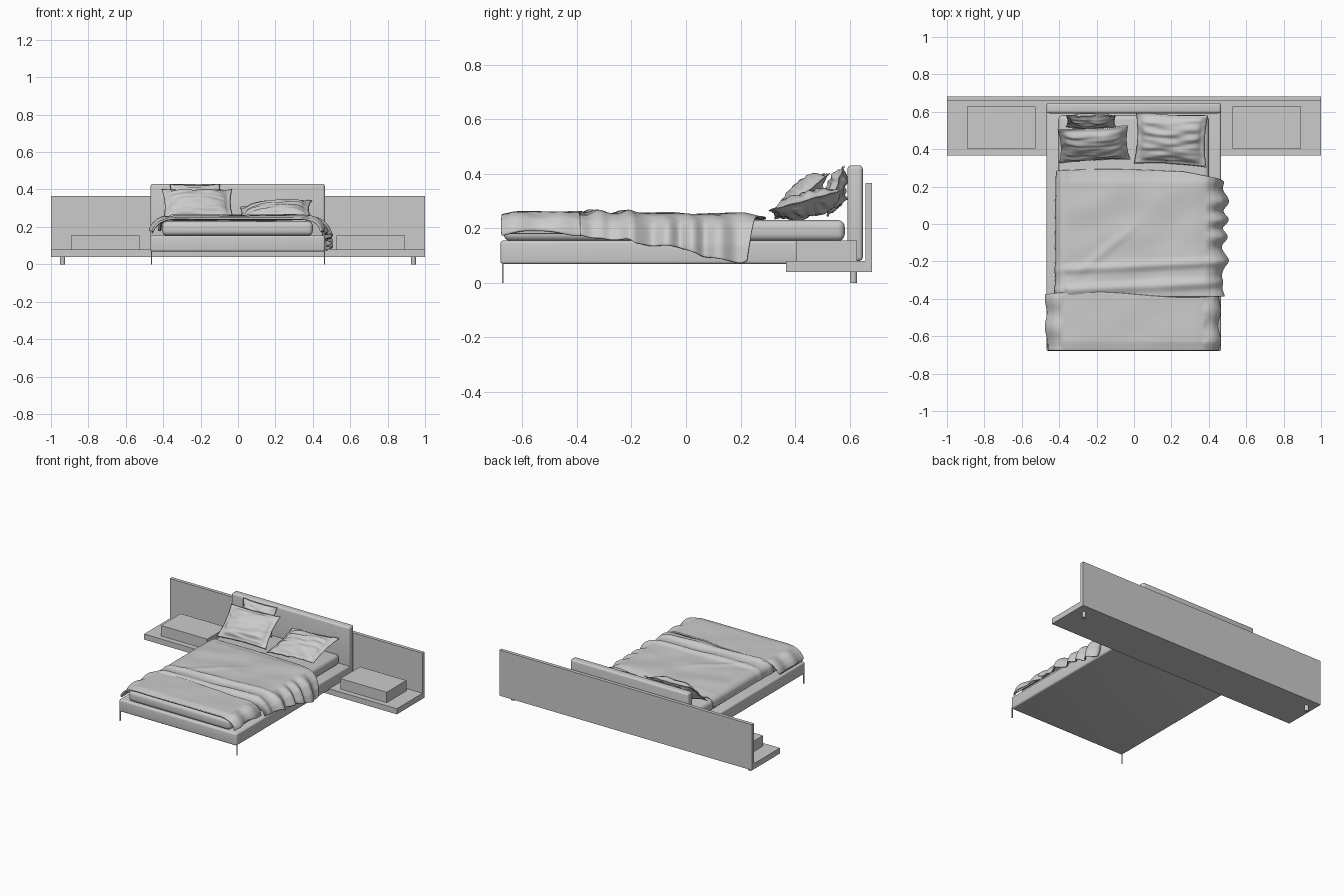
import bpy, bmesh, math
from mathutils import Vector, Matrix, noise

if "Cube" in bpy.data.objects:
    bpy.data.objects.remove(bpy.data.objects["Cube"])


def finish(name, bm, smooth=True):
    bmesh.ops.recalc_face_normals(bm, faces=bm.faces)
    me = bpy.data.meshes.new(name)
    bm.to_mesh(me)
    bm.free()
    for p in me.polygons:
        p.use_smooth = smooth
    ob = bpy.data.objects.new(name, me)
    bpy.context.collection.objects.link(ob)
    return ob


def box(name, lo, hi, bevel=0.0, segments=4):
    bm = bmesh.new()
    bmesh.ops.create_cube(bm, size=1)
    for v in bm.verts:
        v.co = Vector([(a + b) / 2 + c * (b - a) for a, b, c in zip(lo, hi, v.co)])
    if bevel:
        bmesh.ops.bevel(bm, geom=bm.edges[:], offset=bevel, segments=segments,
                        profile=0.5, affect='EDGES')
    return finish(name, bm, bevel > 0)


def cylinder(name, x, y, z0, z1, r, sides=20):
    bm = bmesh.new()
    bmesh.ops.create_cone(bm, cap_ends=True, segments=sides, radius1=r, radius2=r,
                          depth=z1 - z0, matrix=Matrix.Translation((x, y, (z0 + z1) / 2)))
    return finish(name, bm, False)


def lerp_table(table, x):
    for (a, fa), (b, fb) in zip(table, table[1:]):
        if x <= b:
            t = max(0, (x - a) / (b - a))
            return fa + (fb - fa) * t
    return table[-1][1]


def along(path, s):
    """Point and normal on an x-z polyline at arc length s."""
    for i, (a, b) in enumerate(zip(path, path[1:])):
        a, b = Vector(a), Vector(b)
        d = (b - a).length
        if s <= d or i == len(path) - 2:
            t = (b - a) / d
            return a + t * s, Vector((-t.y, t.x))
        s -= d


def length(path):
    return sum((Vector(b) - Vector(a)).length for a, b in zip(path, path[1:]))


def cloth(name, path, y_range, trim, bump, nx=80, ny=50, thick=0.008):
    """Sheet draped over a cross-section; trim(v) shortens its right side."""
    bm = bmesh.new()
    total = length(path)
    rows = []
    for j in range(ny + 1):
        row = []
        for i in range(nx + 1):
            u = i / nx
            y0, y1 = y_range(u)
            y = y0 + (y1 - y0) * j / ny
            p, n = along(path, u * (total - trim(y)))
            p = p + n * bump(p.x, y, p.y)
            row.append(bm.verts.new((p.x, y, p.y)))
        rows.append(row)
    for a, b in zip(rows, rows[1:]):
        for i in range(nx):
            bm.faces.new((a[i], a[i + 1], b[i + 1], b[i]))
    ob = finish(name, bm)
    m = ob.modifiers.new("smooth", 'SMOOTH')
    m.iterations = 2
    m = ob.modifiers.new("thickness", 'SOLIDIFY')
    m.thickness = thick
    m.offset = 0
    ob.modifiers.new("subdivide", 'SUBSURF').levels = 1
    return ob


def pillow(name, centre, w, h, t, tilt, turn=0, roll=0, seed=0, n=36):
    """Cushion with pinched sides, wrinkles and a thin flange."""
    bm = bmesh.new()
    for side in (1, -1):
        g = []
        for j in range(n + 1):
            for i in range(n + 1):
                u, v = 2 * i / n - 1, 2 * j / n - 1
                a, b = min(1, abs(u) / 0.88), min(1, abs(v) / 0.88)
                puff = ((1 - a ** 2.4) * (1 - b ** 2.4)) ** 0.55
                wr = noise.noise(Vector((u * 1.6, v * 5, seed + side))) * 0.012 * min(1, puff * 2)
                wave = 0.006 * noise.noise(Vector((u * 3, v * 3, seed + 9))) * (1 - puff)
                z = side * (t / 2 * puff + 0.002 + wr) + wave
                x = u * w / 2 * (1 - 0.07 * (1 - v * v))
                y = v * h / 2 * (1 - 0.07 * (1 - u * u))
                g.append(bm.verts.new((x, y, z)))
        k = n + 1
        for j in range(n):
            for i in range(n):
                bm.faces.new((g[j * k + i], g[j * k + i + 1], g[(j + 1) * k + i + 1], g[(j + 1) * k + i]))
    bmesh.ops.remove_doubles(bm, verts=[v for v in bm.verts if v.is_boundary], dist=0.0045)
    ob = finish(name, bm)
    ob.matrix_world = (Matrix.Translation(centre) @ Matrix.Rotation(math.radians(turn), 4, 'Z')
                       @ Matrix.Rotation(math.radians(tilt), 4, 'X')
                       @ Matrix.Rotation(math.radians(roll), 4, 'Y'))
    return ob


# Wall unit: shelf, back panel, drawers, feet
box("shelf", (-1, 0.367, 0.04), (1, 0.682, 0.08))
box("back_panel", (-1, 0.657, 0.08), (1, 0.682, 0.366))
for s, side in ((-1, "left"), (1, "right")):
    x0, x1 = sorted((s * 0.527, s * 0.893))
    box(side + "_drawer", (x0, 0.405, 0.08), (x1, 0.627, 0.155))
    cylinder(side + "_shelf_foot", s * 0.938, 0.614, 0, 0.04, 0.013)
    # Slim bed legs
    box(side + "_bed_leg", (s * 0.462 - 0.003, -0.674, 0), (s * 0.462 + 0.003, -0.668, 0.075))

# Bed frame, headboard, mattress
box("bed_base", (-0.468, -0.68, 0.068), (0.465, 0.618, 0.155), 0.012)
box("headboard", (-0.468, 0.592, 0.08), (0.465, 0.648, 0.43), 0.014)
box("mattress", (-0.405, -0.668, 0.153), (0.40, 0.582, 0.23), 0.026, 5)


# Blanket hanging over the right side
def ridge(y, c, w):
    return math.exp(-((y - c) / w) ** 2)


def blanket_bump(x, y, z):
    f = 0.007 * noise.noise(Vector((x * 4 + y * 3, y * 7 - x * 3, 2)))
    f += 0.015 * ridge(y, -0.335 + 0.05 * x, 0.025) + 0.013 * ridge(y, -0.225 + 0.05 * x, 0.022)
    f += 0.007 * ridge(y, -0.02 + 0.8 * x, 0.03) * ridge(x, -0.15, 0.15)
    f -= 0.012 * max(0, min(1, (y - 0.22) / 0.06))
    if x > 0.38:
        f += min(1, (x - 0.38) / 0.08) * 0.016 * math.sin(y * 48 + 2 * math.sin(y * 11))
    if x < -0.36:
        f *= 0.4
    return f


blanket_path = [(-0.418, 0.175), (-0.412, 0.225), (-0.39, 0.243), (-0.35, 0.247), (0.34, 0.25),
                (0.39, 0.244), (0.43, 0.225), (0.46, 0.195), (0.484, 0.14), (0.492, 0.07)]
hang_trim = [(-0.4, 0.10), (-0.22, 0.085), (-0.19, 0.07), (-0.03, 0.06), (0.06, 0.025),
             (0.2, 0.0), (0.26, 0.02)]
cloth("blanket", blanket_path,
      lambda u: (-0.39, 0.285 + 0.01 * math.sin(u * 5) - 0.05 * max(0, (u - 0.7) / 0.3)),
      lambda y: lerp_table(hang_trim, y), blanket_bump, 90, 80)


# Throw folded across the foot end, over both sides
def throw_bump(x, y, z):
    f = 0.005 * noise.noise(Vector((x * 5, y * 6, 7)))
    f -= 0.012 * max(0, (-0.63 - y) / 0.05)
    if abs(x) > 0.38:
        f += 0.007 * math.sin(y * 40 + x * 3)
    return f


throw_path = [(-0.468, 0.175), (-0.455, 0.205), (-0.425, 0.235), (-0.39, 0.25), (-0.34, 0.255),
              (0.34, 0.255), (0.39, 0.25), (0.425, 0.235), (0.45, 0.205), (0.458, 0.17)]
cloth("foot_throw", throw_path,
      lambda u: (-0.678, -0.375 + 0.015 * math.sin(u * 6)),
      lambda y: 0.01 * math.sin(y * 20) + 0.01, throw_bump, 80, 36, 0.012)
# Lower layer of the folded throw
cloth("throw_underlayer", [(x * 0.985, z - 0.013) for x, z in throw_path],
      lambda u: (-0.668, -0.40),
      lambda y: 0.02, lambda x, y, z: 0.0, 60, 20, 0.008)

# Pillows
pillow("right_pillow", (0.198, 0.452, 0.288), 0.39, 0.29, 0.085, 15, -2, -5, 1)
pillow("left_front_pillow", (-0.215, 0.425, 0.322), 0.38, 0.245, 0.085, 42, 3, 0, 4)
pillow("left_back_pillow", (-0.23, 0.548, 0.335), 0.27, 0.20, 0.065, 72, 0, 0, 8)
